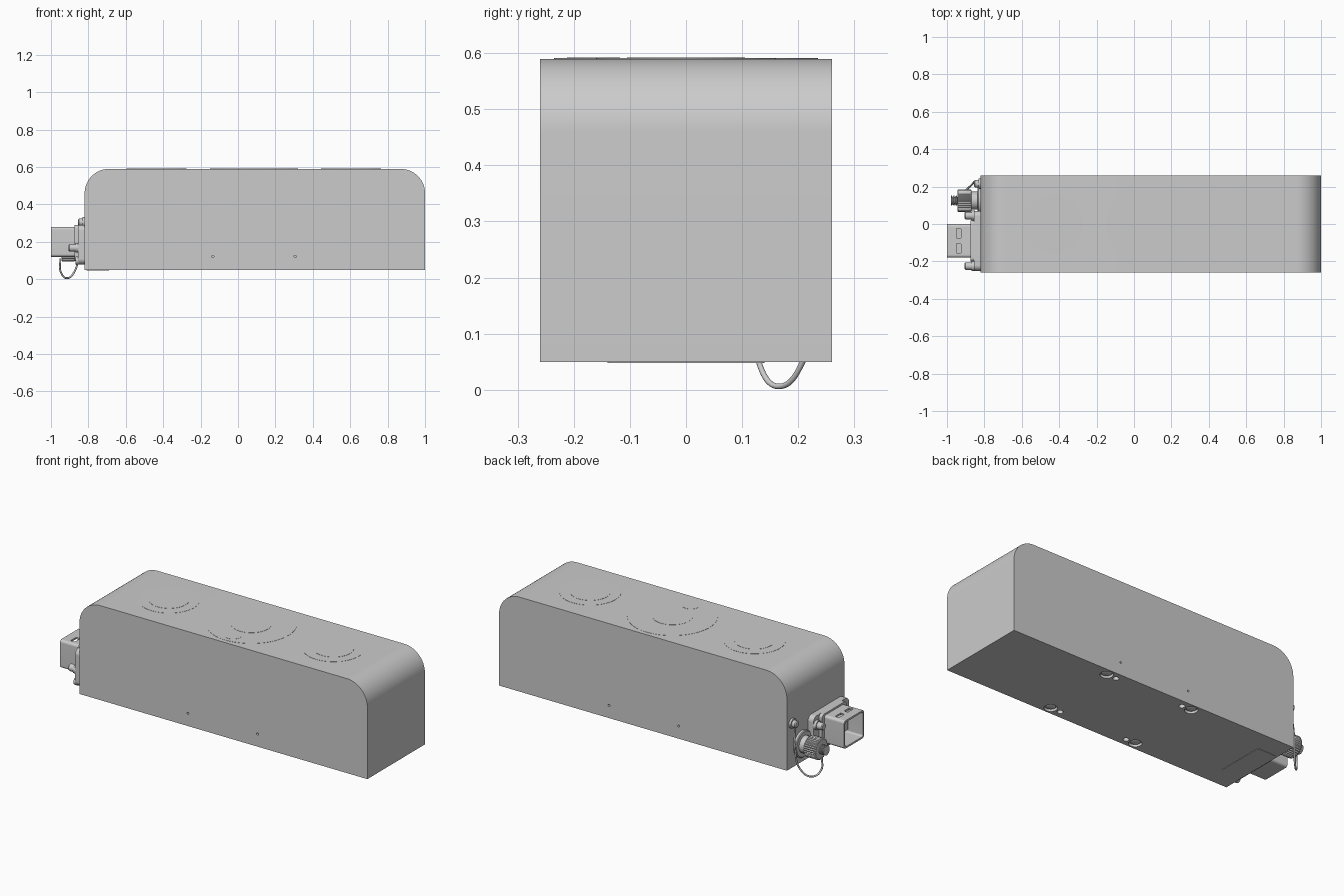
import bpy, bmesh, math
from mathutils import Vector

old = bpy.data.objects.get("Cube")
if old:
    bpy.data.objects.remove(old, do_unlink=True)

grey = bpy.data.materials.new("plain grey")
grey.use_nodes = True
grey.diffuse_color = (0.6, 0.6, 0.6, 1)
grey.node_tree.nodes["Principled BSDF"].inputs["Base Color"].default_value = (0.6, 0.6, 0.6, 1)


def finish(name, bm):
    """Turn a bmesh into a shaded grey object."""
    bmesh.ops.remove_doubles(bm, verts=bm.verts, dist=1e-5)
    bmesh.ops.recalc_face_normals(bm, faces=bm.faces)
    mesh = bpy.data.meshes.new(name)
    bm.to_mesh(mesh)
    bm.free()
    mesh.materials.append(grey)
    obj = bpy.data.objects.new(name, mesh)
    bpy.context.collection.objects.link(obj)
    shade(obj)
    return obj


def shade(obj):
    bpy.ops.object.select_all(action="DESELECT")
    obj.select_set(True)
    bpy.context.view_layer.objects.active = obj
    bpy.ops.object.shade_smooth_by_angle(angle=math.radians(35))


def slab(name, a, b, depth, radii, axis):
    """Rounded rectangle extruded along an axis; radii run anticlockwise from low a, low b."""
    corners = [(a[0], b[0], 1, 1), (a[1], b[0], -1, 1), (a[1], b[1], -1, -1), (a[0], b[1], 1, -1)]
    outline = []
    for i, ((ca, cb, sa, sb), r) in enumerate(zip(corners, radii)):
        steps = 16 if r else 0
        for k in range(steps + 1):
            t = math.pi * (1 + i / 2) + math.pi / 2 * k / max(steps, 1)
            outline.append((ca + r * (sa + math.cos(t)), cb + r * (sb + math.sin(t))))
    place = {"x": lambda p, d: (d, p[0], p[1]),
             "y": lambda p, d: (p[0], d, p[1]),
             "z": lambda p, d: (p[0], p[1], d)}[axis]
    bm = bmesh.new()
    low, high = ([bm.verts.new(place(p, d)) for p in outline] for d in depth)
    bm.faces.new(low)
    bm.faces.new(high)
    n = len(outline)
    for i in range(n):
        j = (i + 1) % n
        bm.faces.new((low[i], low[j], high[j], high[i]))
    return finish(name, bm)


def lathe(name, origin, direction, profile, sides=40, knurl=0):
    """Turn (distance, radius) points about a direction, optionally with ridges."""
    turn = Vector(direction).to_track_quat("Z", "Y")
    bm = bmesh.new()
    rings = []
    for d, r in profile:
        ring = []
        for k in range(sides):
            t = math.tau * k / sides
            rr = r - knurl * (k % 2)
            p = Vector((rr * math.cos(t), rr * math.sin(t), d))
            ring.append(bm.verts.new(Vector(origin) + turn @ p))
        rings.append(ring)
    bm.faces.new(rings[0])
    bm.faces.new(rings[-1])
    for low, high in zip(rings, rings[1:]):
        for k in range(sides):
            j = (k + 1) % sides
            bm.faces.new((low[k], low[j], high[j], high[k]))
    return finish(name, bm)


def cut(target, cutter):
    mod = target.modifiers.new("cut", "BOOLEAN")
    mod.operation, mod.solver, mod.object = "DIFFERENCE", "EXACT", cutter
    bpy.context.view_layer.objects.active = target
    bpy.ops.object.modifier_apply(modifier=mod.name)
    bpy.data.objects.remove(cutter, do_unlink=True)
    shade(target)


END, BASE, TOP, MID = -0.82, 0.05, 0.59, 0.085
UP, DOWN, OUT = (0, 0, 1), (0, 0, -1), (-1, 0, 0)

# Housing with rounded upper ends
housing = slab("housing", (END, 1), (BASE, TOP), (-0.26, 0.26), (0, 0, 0.13, 0.13), "y")

# Small side holes, mounting holes and locating holes
for sx in (-1, 1):
    for sy in (-1, 1):
        cut(housing, lathe("side_hole", (MID + sx * 0.22, sy * 0.27, 0.122), (0, -sy, 0),
                           [(0, 0.006), (0.03, 0.006)], 16))
        x, y = MID + sx * 0.275, sy * 0.217
        cut(housing, lathe("mounting_hole", (x, y, 0.04), UP, [(0, 0.034), (0.025, 0.034)]))
        lathe("mounting_screw", (x, y, 0.066), DOWN, [(0, 0.026), (0.008, 0.026), (0.012, 0.018)])
        cut(housing, lathe("locating_hole", (MID + sx * 0.215, y, 0.04), UP,
                           [(0, 0.016), (0.03, 0.016)], 24))

# Flush round windows on the top
for label, x, outer in (("right", MID - 0.52, 0.16), ("middle", MID, 0.235), ("left", MID + 0.52, 0.16)):
    lathe(label + "_outer_window", (x, 0, TOP), UP, [(-0.004, outer), (0.001, outer)], 64)
    lathe(label + "_inner_window", (x, 0, TOP), UP, [(-0.004, 0.105), (0.002, 0.105)], 64)
lathe("sensor_window", (MID, -0.165, TOP), UP, [(-0.004, 0.047), (0.002, 0.047)])

# Label plate underneath
slab("label_plate", (-0.81, -0.69), (-0.14, 0.14), (BASE - 0.002, BASE + 0.002), (0.008,) * 4, "z")

# Rectangular connector: flange, hollow shell, inner block and contacts
slab("connector_flange", (-0.25, 0.07), (0.08, 0.29), (-0.855, END), (0.03,) * 4, "x")
slab("connector_collar", (-0.2, 0.02), (0.1, 0.29), (-0.875, -0.85), (0.02,) * 4, "x")
shell = slab("connector_shell", (-0.18, 0), (0.12, 0.28), (-1, -0.86), (0.015,) * 4, "x")
cut(shell, slab("cavity", (-0.17, -0.01), (0.13, 0.27), (-1.01, -0.88), (0.01,) * 4, "x"))
for y in (-0.13, -0.05):
    cut(shell, slab("latch_slot", (-0.95, -0.925), (y - 0.025, y + 0.025), (0.26, 0.3), (0.004,) * 4, "z"))
slab("contact_block", (-0.15, -0.03), (0.155, 0.245), (-0.92, -0.87), (0.01,) * 4, "x")

# Flange screws
for y, z in ((0.045, 0.24), (-0.225, 0.168)):
    lathe("flange_screw", (-0.85, y, z), OUT,
          [(0, 0.026), (0.02, 0.026), (0.02, 0.02), (0.05, 0.02), (0.055, 0.016)], 24)
lathe("lower_flange_screw", (-0.85, -0.225, 0.1), OUT, [(0, 0.022), (0.018, 0.022)], 24)

# Round connector with knurled cap and threaded stub
centre = (END, 0.125, 0.155)
lathe("round_flange", centre, OUT, [(0, 0.075), (0.012, 0.075), (0.016, 0.07)])
lathe("round_socket", centre, OUT, [(0, 0.048), (0.06, 0.048)])
lathe("knurled_cap", centre, OUT, [(0.05, 0.056), (0.055, 0.06), (0.12, 0.06), (0.125, 0.055)], 64, 0.004)
thread = [(0.12, 0.02)]
for i in range(4):
    d = 0.125 + i * 0.009
    thread += [(d, 0.02), (d + 0.002, 0.027), (d + 0.005, 0.027), (d + 0.007, 0.02)]
lathe("threaded_stub", centre, OUT, thread, 24)

# Tether wire and its anchor
lathe("tether_anchor", (END, 0.215, 0.305), OUT,
      [(0, 0.028), (0.012, 0.028), (0.012, 0.02), (0.03, 0.02), (0.035, 0.014)], 24)
path = [(-0.84, 0.215, 0.29), (-0.85, 0.228, 0.16), (-0.87, 0.208, 0.05),
        (-0.915, 0.165, 0.006), (-0.948, 0.133, 0.04), (-0.95, 0.13, 0.11)]
curve = bpy.data.curves.new("tether_wire", "CURVE")
curve.dimensions = "3D"
curve.bevel_depth = 0.005
curve.use_fill_caps = True
spline = curve.splines.new("BEZIER")
spline.bezier_points.add(len(path) - 1)
for point, co in zip(spline.bezier_points, path):
    point.co = co
    point.handle_left_type = point.handle_right_type = "AUTO"
curve.materials.append(grey)
wire = bpy.data.objects.new("tether_wire", curve)
bpy.context.collection.objects.link(wire)
